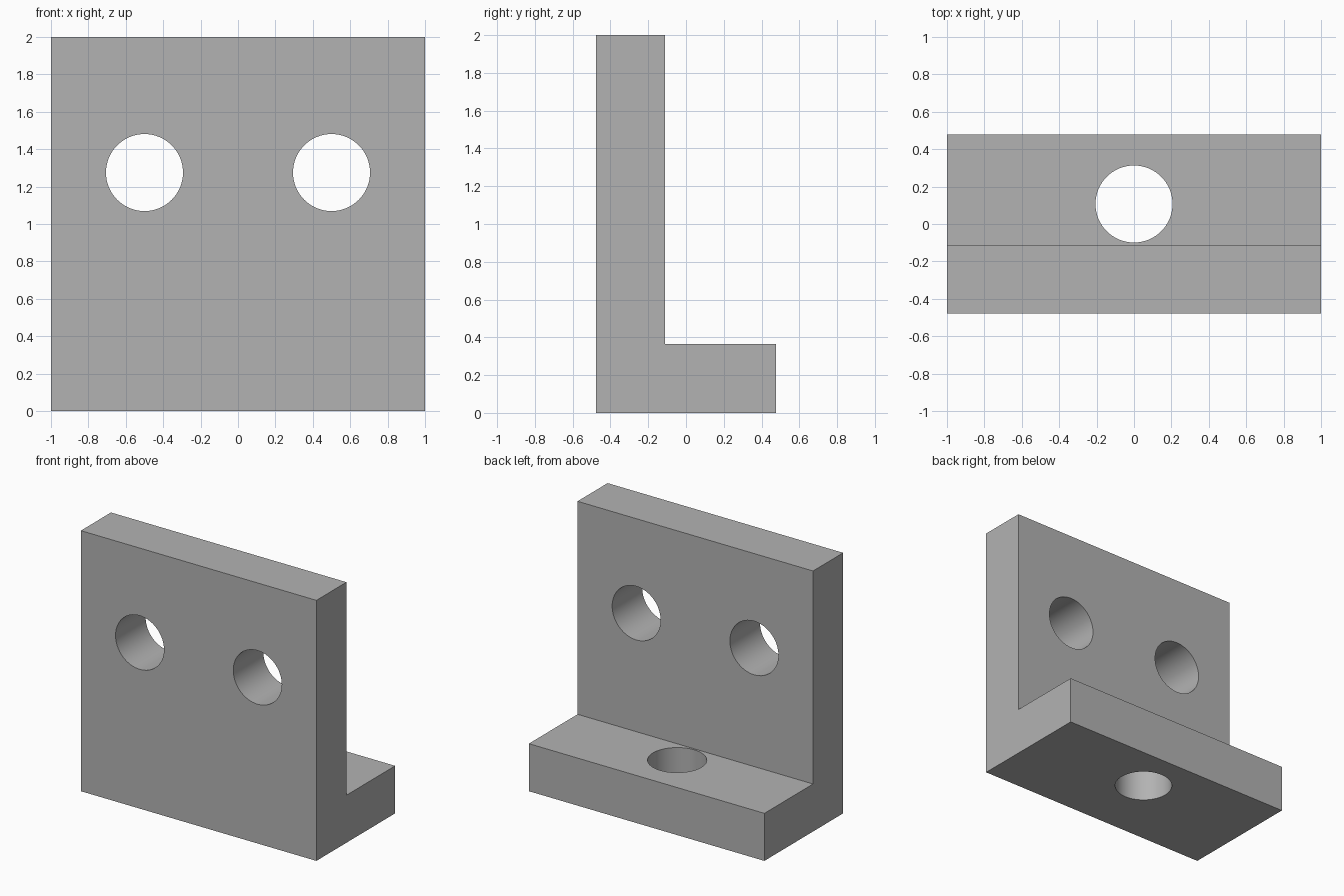
import bpy
import bmesh
from math import pi, radians

cube = bpy.data.objects.get("Cube")
if cube:
    bpy.data.objects.remove(cube, do_unlink=True)

WIDTH, HEIGHT, DEPTH = 2.0, 2.0, 0.955
THICK = 0.365
HOLE_RADIUS = 0.206
FRONT, BACK = -DEPTH / 2, DEPTH / 2

grey = bpy.data.materials.new("plain grey")
grey.use_nodes = True
grey.diffuse_color = (0.45, 0.45, 0.45, 1)
grey.node_tree.nodes["Principled BSDF"].inputs["Base Color"].default_value = grey.diffuse_color


# L-shaped profile swept along the width
def make_bracket():
    profile = [(FRONT, 0), (BACK, 0), (BACK, THICK), (FRONT + THICK, THICK),
               (FRONT + THICK, HEIGHT), (FRONT, HEIGHT)]
    bm = bmesh.new()
    face = bm.faces.new([bm.verts.new((-WIDTH / 2, y, z)) for y, z in profile])
    swept = bmesh.ops.extrude_face_region(bm, geom=[face])["geom"]
    corners = [v for v in swept if isinstance(v, bmesh.types.BMVert)]
    bmesh.ops.translate(bm, verts=corners, vec=(WIDTH, 0, 0))
    bmesh.ops.recalc_face_normals(bm, faces=bm.faces)
    mesh = bpy.data.meshes.new("angle_bracket")
    bm.to_mesh(mesh)
    bm.free()
    mesh.materials.append(grey)
    bracket = bpy.data.objects.new("angle_bracket", mesh)
    bpy.context.collection.objects.link(bracket)
    return bracket


# Round hole cut through a plate
def drill(target, location, tilt=0):
    bpy.ops.mesh.primitive_cylinder_add(
        vertices=64, radius=HOLE_RADIUS, depth=THICK * 1.5,
        location=location, rotation=(tilt, 0, 0))
    cutter = bpy.context.object
    cutter.name = "hole_cutter"
    cutter.hide_render = True
    cutter.data.materials.append(grey)
    bpy.context.view_layer.objects.active = target
    cut = target.modifiers.new("hole", "BOOLEAN")
    cut.operation = "DIFFERENCE"
    cut.solver = "EXACT"
    cut.object = cutter
    bpy.ops.object.modifier_apply(modifier=cut.name)
    bpy.data.objects.remove(cutter, do_unlink=True)


bracket = make_bracket()

# Two holes in the upright plate, one in the foot
for side in (-1, 1):
    drill(bracket, (side * 0.5, FRONT + THICK / 2, 1.275), pi / 2)
drill(bracket, (0, 0.107, THICK / 2))

bpy.ops.object.select_all(action="DESELECT")
bracket.select_set(True)
bpy.context.view_layer.objects.active = bracket
bpy.ops.object.shade_smooth_by_angle(angle=radians(30))
